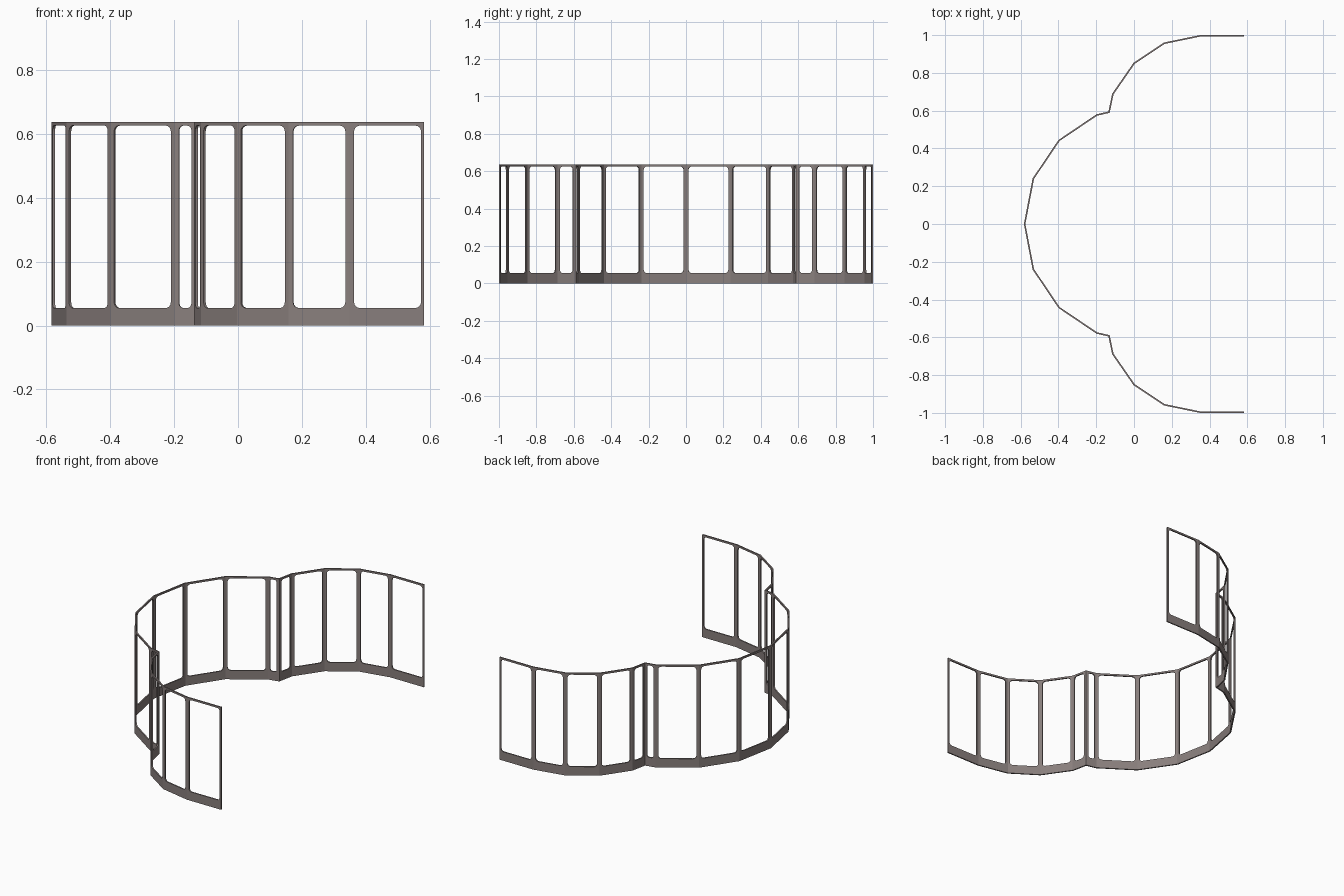
import bpy, bmesh, math
from mathutils import Vector

if "Cube" in bpy.data.objects:
    bpy.data.objects.remove(bpy.data.objects["Cube"])

HEIGHT, SILL, HEAD = 0.637, 0.055, 0.626   # overall, opening bottom, opening top
POST, RADIUS, STEPS = 0.0135, 0.018, 4     # half post width, corner rounding
THICK = 0.008

metal = bpy.data.materials.new("taupe_metal")
metal.diffuse_color = (0.25, 0.212, 0.205, 1)
metal.use_nodes = True
metal.node_tree.nodes["Principled BSDF"].inputs["Base Color"].default_value = metal.diffuse_color

# Plan outline: one half from the rear end to the middle, then mirrored
half = [(0.583, 0.996), (0.35, 0.996), (0.16, 0.957), (0.0, 0.85), (-0.112, 0.688),
        (-0.132, 0.592), (-0.197, 0.577), (-0.397, 0.442), (-0.533, 0.24)]
path = half + [(-0.579, 0.0)] + [(x, -y) for x, y in reversed(half)]


def add_frame(bm, a, b, left, right):
    """Flat frame with a round-cornered opening between plan points a and b."""
    a, b = Vector((*a, 0)), Vector((*b, 0))
    length = (b - a).length
    along = (b - a) / length

    def vert(u, z):
        return bm.verts.new(a + along * u + Vector((0, 0, z)))

    corners = [vert(0, 0), vert(length, 0), vert(length, HEIGHT), vert(0, HEIGHT)]
    u0, u1 = left, length - right
    r = min(RADIUS, (u1 - u0) * 0.35)
    centres = [(u0 + r, SILL + r), (u1 - r, SILL + r), (u1 - r, HEAD - r), (u0 + r, HEAD - r)]
    arcs = []
    for i, (cu, cz) in enumerate(centres):
        angles = [math.pi + math.pi / 2 * (i + k / STEPS) for k in range(STEPS + 1)]
        arcs.append([vert(cu + r * math.cos(t), cz + r * math.sin(t)) for t in angles])
    for i in range(4):
        j = (i + 1) % 4
        for p, q in zip(arcs[i], arcs[i][1:]):          # rounded corner fan
            bm.faces.new((corners[i], q, p))
        bm.faces.new((corners[i], corners[j], arcs[j][0], arcs[i][-1]))  # rail or post


# Folded window frame
bm = bmesh.new()
last = len(path) - 2
for i in range(last + 1):
    add_frame(bm, path[i], path[i + 1],
              0.01 if i == 0 else POST, 0.01 if i == last else POST)
bmesh.ops.remove_doubles(bm, verts=bm.verts, dist=1e-4)
mesh = bpy.data.meshes.new("window_frame")
bm.to_mesh(mesh)
bm.free()
mesh.materials.append(metal)
frame = bpy.data.objects.new("window_frame", mesh)
bpy.context.collection.objects.link(frame)

# Frame thickness
solid = frame.modifiers.new("thickness", 'SOLIDIFY')
solid.thickness = THICK
solid.offset = 0
solid.use_even_offset = True
